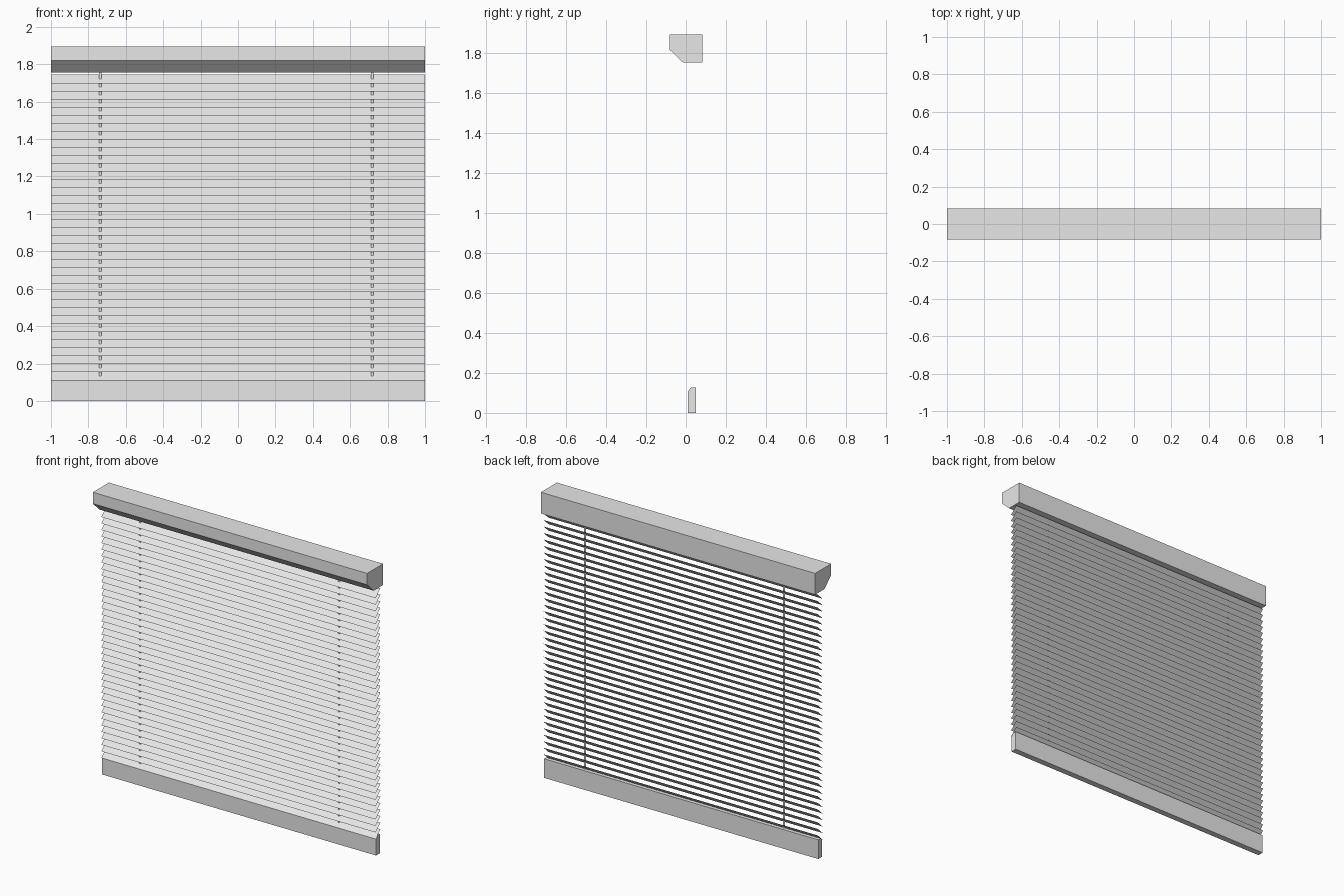
import bpy
import bmesh

cube = bpy.data.objects.get("Cube")
if cube:
    bpy.data.objects.remove(cube, do_unlink=True)

grey = bpy.data.materials.new("light_grey")
grey.use_nodes = True
grey.diffuse_color = (0.8, 0.8, 0.8, 1)
grey.node_tree.nodes["Principled BSDF"].inputs["Base Color"].default_value = grey.diffuse_color


def sweep(name, profile, half_width=1.0, x=0.0, closed=True):
    """Run a (y, z) profile along x; a closed profile gets side caps."""
    bm = bmesh.new()
    left, right = [[bm.verts.new((x + s * half_width, y, z)) for y, z in profile]
                   for s in (-1, 1)]
    n = len(profile)
    for i in range(n if closed else n - 1):
        j = (i + 1) % n
        bm.faces.new((left[i], right[i], right[j], left[j]))
    if closed:
        bm.faces.new(left)
        bm.faces.new(right)
        bmesh.ops.recalc_face_normals(bm, faces=bm.faces[:])
    mesh = bpy.data.meshes.new(name)
    bm.to_mesh(mesh)
    bm.free()
    mesh.materials.append(grey)
    obj = bpy.data.objects.new(name, mesh)
    bpy.context.collection.objects.link(obj)
    return obj


# Head rail with a slanted lower front edge
sweep("head_rail", [(-0.083, 1.895), (-0.083, 1.82), (-0.015, 1.755),
                    (0.083, 1.755), (0.083, 1.895)])

# Bottom rail with a small chamfer at the upper front
sweep("bottom_rail", [(0.01, 0), (0.05, 0), (0.05, 0.126),
                      (0.025, 0.126), (0.01, 0.108)])

# Thin tilted slats, low at the front
slats = sweep("slats", [(0.005, 0.111), (0.055, 0.157)], closed=False)
stack = slats.modifiers.new("stack", 'ARRAY')
stack.count = 38
stack.use_relative_offset = False
stack.use_constant_offset = True
stack.constant_offset_displace = (0, 0, 0.0429)

# Flat ladder cords through the middle of the slats
for name, x in (("right_cord", -0.737), ("left_cord", 0.717)):
    sweep(name, [(0.03, 0.126), (0.03, 1.755)], 0.007, x, closed=False)
